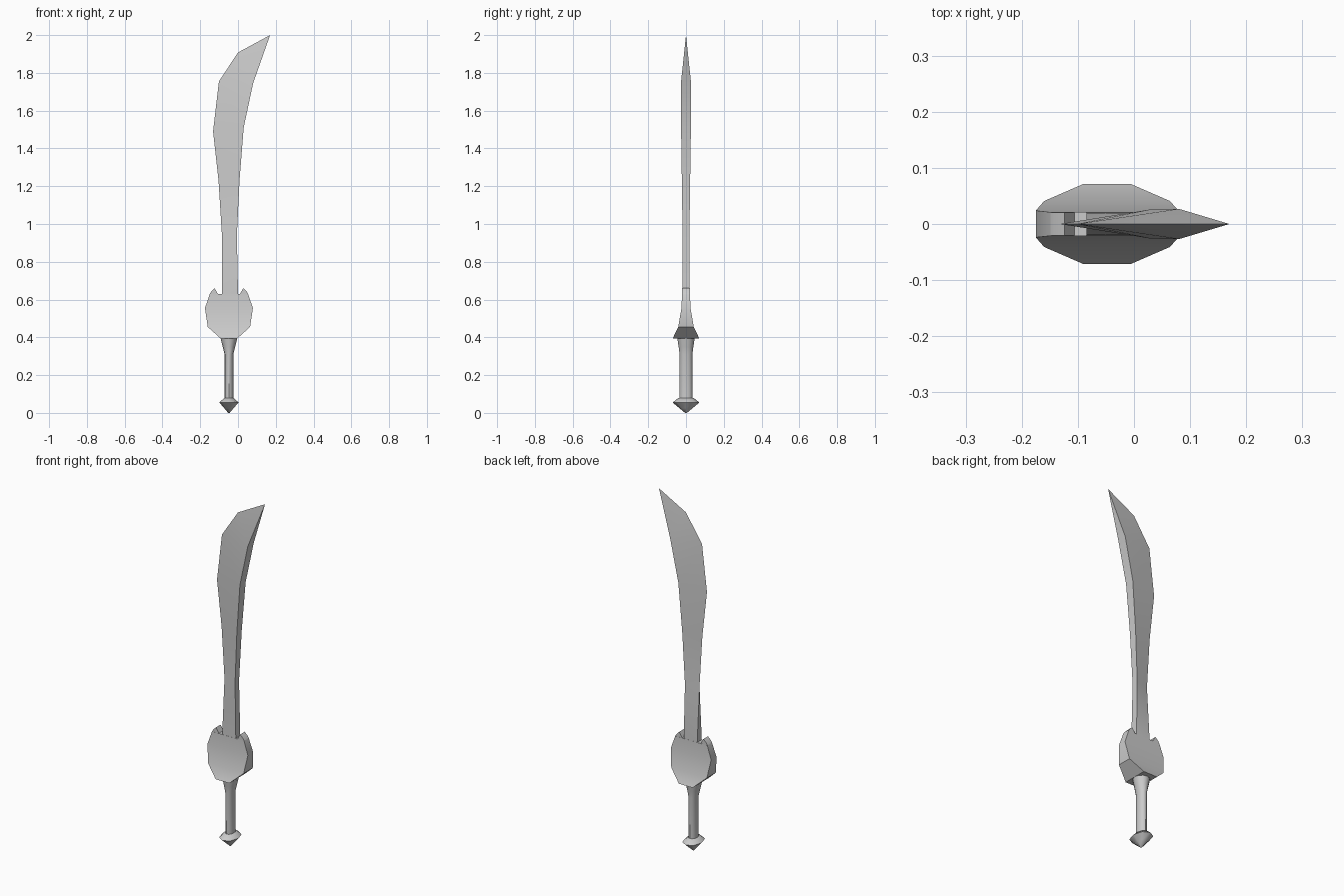
import bpy, bmesh
from math import cos, sin, tau, radians

cube = bpy.data.objects.get("Cube")
if cube:
    bpy.data.objects.remove(cube, do_unlink=True)

steel = bpy.data.materials.new("plain grey steel")
steel.use_nodes = True
GREY = (0.6, 0.6, 0.6, 1)
steel.diffuse_color = GREY
steel.node_tree.nodes["Principled BSDF"].inputs["Base Color"].default_value = GREY

AXIS = -0.048  # x of the handle and guard centre line


def finish(name, bm, angle):
    bmesh.ops.remove_doubles(bm, verts=bm.verts, dist=0.0005)
    bmesh.ops.recalc_face_normals(bm, faces=bm.faces)
    mesh = bpy.data.meshes.new(name)
    bm.to_mesh(mesh)
    bm.free()
    mesh.materials.append(steel)
    obj = bpy.data.objects.new(name, mesh)
    bpy.context.collection.objects.link(obj)
    bpy.ops.object.select_all(action='DESELECT')
    obj.select_set(True)
    bpy.context.view_layer.objects.active = obj
    bpy.ops.object.shade_smooth_by_angle(angle=radians(angle))
    return obj


def loft(bm, rings):
    """Join rings of equal length with quads and cap both ends."""
    rows = [[bm.verts.new(p) for p in ring] for ring in rings]
    n = len(rows[0])
    for low, high in zip(rows, rows[1:]):
        for i in range(n):
            j = (i + 1) % n
            bm.faces.new((low[i], low[j], high[j], high[i]))
    bm.faces.new(rows[0])
    bm.faces.new(rows[-1])


# Blade: (edge x, edge z, edge half thickness, spine x, spine z, spine half thickness)
stations = [
    (-0.085, 0.58, 0.021, 0.000, 0.58, 0.021),
    (-0.085, 0.64, 0.020, 0.000, 0.64, 0.020),
    (-0.085, 0.94, 0, -0.006, 0.94, 0.018),
    (-0.103, 1.23, 0, 0.008, 1.23, 0.022),
    (-0.132, 1.49, 0, 0.030, 1.51, 0.026),
    (-0.101, 1.755, 0, 0.080, 1.745, 0.027),
    (0.000, 1.908, 0, 0.170, 2.0, 0),
]
bm = bmesh.new()
loft(bm, [[(ex, -et, ez), (sx, -st, sz), (sx, st, sz), (ex, et, ez)]
          for ex, ez, et, sx, sz, st in stations])
bmesh.ops.remove_doubles(bm, verts=bm.verts, dist=0.0005)
bmesh.ops.triangulate(bm, faces=[f for f in bm.faces if len(f.verts) > 3])
finish("blade", bm, 25)

# Guard: (height, half width, half depth), flaring towards the grip
bands = [(0.393, 0.043, 0.071), (0.455, 0.112, 0.041),
         (0.555, 0.127, 0.024), (0.63, 0.101, 0.021)]
bm = bmesh.new()
loft(bm, [[(AXIS + sx * w, sy * d, z) for sx, sy in ((-1, -1), (1, -1), (1, 1), (-1, 1))]
          for z, w, d in bands])
finish("guard", bm, 35)

# Small horns on the guard shoulders, beside the blade
horn = [(0.101, 0.63), (0.094, 0.642), (0.076, 0.66), (0.056, 0.626)]
for side, name in ((1, "left_horn"), (-1, "right_horn")):
    bm = bmesh.new()
    loft(bm, [[(AXIS + side * x, y, z) for x, z in horn] for y in (-0.0205, 0.0205)])
    finish(name, bm, 25)


def turned(name, profile, sides, angle):
    """Oval turned part from (height, half width, half depth) rings."""
    bm = bmesh.new()
    loft(bm, [[(AXIS + w * cos(tau * i / sides), d * sin(tau * i / sides), z)
               for i in range(sides)] for z, w, d in profile])
    return finish(name, bm, angle)


# Grip and pommel
turned("grip", [(0.07, 0.023, 0.034), (0.31, 0.023, 0.034),
                (0.35, 0.033, 0.039), (0.395, 0.044, 0.046)], 12, 40)
turned("pommel", [(0.0, 0.004, 0.005), (0.025, 0.025, 0.035), (0.055, 0.051, 0.071),
                  (0.078, 0.026, 0.042)], 8, 50)
